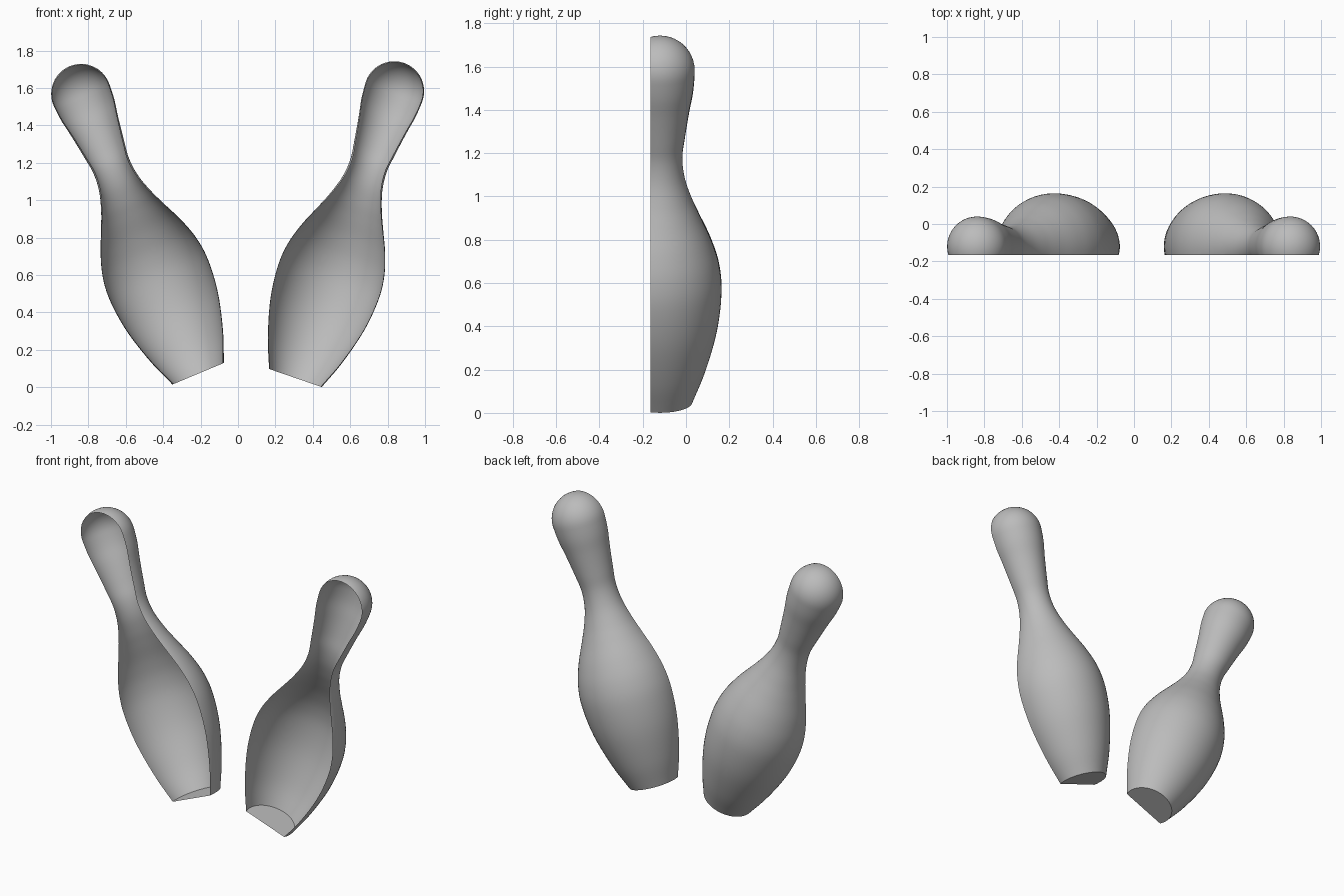
import bpy
import bmesh
from math import cos, sin, pi, radians
from mathutils import Matrix, Vector

if "Cube" in bpy.data.objects:
    bpy.data.objects.remove(bpy.data.objects["Cube"])

AXIS_Y = -0.12    # depth of the turning axis
CUT_Y = -0.165    # plane where the front is sliced open
HEAD_Z, HEAD_R = 1.622, 0.16
SEGMENTS = 64

# Single grey for both pins
grey = bpy.data.materials.new("plain grey")
grey.use_nodes = True
colour = (0.5, 0.5, 0.5, 1)
grey.diffuse_color = colour
grey.node_tree.nodes["Principled BSDF"].inputs["Base Color"].default_value = colour

# Silhouette as (radius, height): base, belly, neck and lower head
KEYS = [(0.149, 0), (0.211, 0.16), (0.265, 0.36), (0.284, 0.54), (0.272, 0.67),
        (0.235, 0.79), (0.182, 0.91), (0.144, 1.0), (0.113, 1.1), (0.103, 1.2),
        (0.115, 1.3), (0.135, 1.43), (0.153, 1.53), (HEAD_R, HEAD_Z)]


def smooth_profile(keys, steps=5):
    """Flowing curve through the key points."""
    pts = [Vector(k) for k in keys]
    pts = [2 * pts[0] - pts[1]] + pts + [Vector((HEAD_R, HEAD_Z + 0.09))]
    out = []
    for a, b, c, d in zip(pts, pts[1:], pts[2:], pts[3:]):
        for i in range(steps):
            t = i / steps
            out.append(0.5 * (2 * b + (c - a) * t + (2 * a - 5 * b + 4 * c - d) * t ** 2
                              + (3 * b - a - 3 * c + d) * t ** 3))
    return out


def sliced_pin(name, x, z, tilt):
    """Turned pin, leaned sideways, with its front sliced away to leave a shell."""
    profile = [Vector((0, 0))] + smooth_profile(KEYS)
    profile += [Vector((HEAD_R * cos(a), HEAD_Z + HEAD_R * sin(a)))
                for a in (i * pi / 24 for i in range(12))]
    profile.append(Vector((0, HEAD_Z + HEAD_R)))

    bm = bmesh.new()
    verts = [bm.verts.new((p.x, 0, p.y)) for p in profile]
    edges = [bm.edges.new(pair) for pair in zip(verts, verts[1:])]
    bmesh.ops.spin(bm, geom=verts + edges, cent=(0, 0, 0), axis=(0, 0, 1),
                   angle=2 * pi, steps=SEGMENTS)
    bmesh.ops.remove_doubles(bm, verts=bm.verts, dist=0.0005)
    bmesh.ops.recalc_face_normals(bm, faces=bm.faces)
    bmesh.ops.transform(bm, verts=bm.verts, matrix=Matrix.Translation((x, AXIS_Y, z))
                        @ Matrix.Rotation(radians(tilt), 4, 'Y'))
    bmesh.ops.bisect_plane(bm, geom=bm.verts[:] + bm.edges[:] + bm.faces[:],
                           plane_co=(0, CUT_Y, 0), plane_no=(0, -1, 0), clear_outer=True)

    mesh = bpy.data.meshes.new(name)
    bm.to_mesh(mesh)
    bm.free()
    mesh.materials.append(grey)
    obj = bpy.data.objects.new(name, mesh)
    bpy.context.collection.objects.link(obj)
    bpy.ops.object.select_all(action='DESELECT')
    obj.select_set(True)
    bpy.context.view_layer.objects.active = obj
    bpy.ops.object.shade_smooth_by_angle(angle=radians(35))


sliced_pin("right_pin_shell", -0.213, 0.072, -22.7)
sliced_pin("left_pin_shell", 0.307, 0.049, 19)
